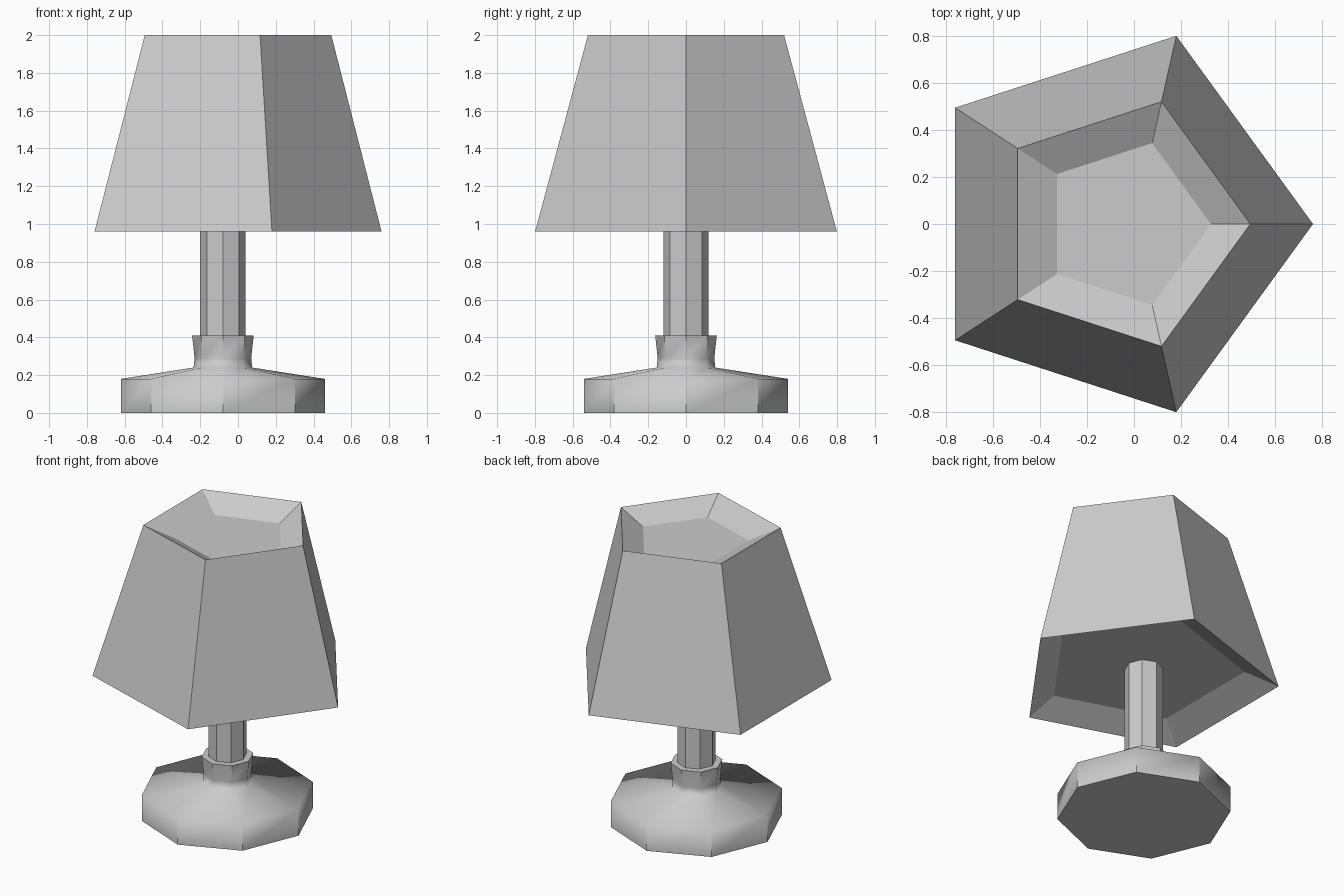
import bpy
import bmesh
from math import cos, sin, tau

if "Cube" in bpy.data.objects:
    bpy.data.objects.remove(bpy.data.objects["Cube"])

AXIS_X = -0.08  # the lamp's axis sits left of the bounding-box centre


def loft(name, sides, sections, smooth_rings=None, sharp_bands=()):
    """Stack regular polygons (radius, z, centre x), cap both ends.
    With smooth_rings the faces are smooth shaded; other rings stay sharp."""
    bm = bmesh.new()
    rings = []
    for r, z, cx in sections:
        rings.append([bm.verts.new((cx + r * cos(tau * i / sides), r * sin(tau * i / sides), z))
                      for i in range(sides)])
    for a, b in zip(rings, rings[1:]):
        for i in range(sides):
            j = (i + 1) % sides
            bm.faces.new((a[i], a[j], b[j], b[i]))
    bm.faces.new(rings[0][::-1])
    bm.faces.new(rings[-1])
    bmesh.ops.recalc_face_normals(bm, faces=bm.faces)
    if smooth_rings is not None:
        for f in bm.faces:
            f.smooth = True
        for k, ring in enumerate(rings):
            for i in range(sides):
                edge = bm.edges.get((ring[i], ring[(i + 1) % sides]))
                edge.smooth = k in smooth_rings
                if k in sharp_bands:
                    bm.edges.get((ring[i], rings[k + 1][i])).smooth = False
    mesh = bpy.data.meshes.new(name)
    bm.to_mesh(mesh)
    bm.free()
    obj = bpy.data.objects.new(name, mesh)
    bpy.context.collection.objects.link(obj)
    return obj


# Octagonal foot with shallow sloped top and flared collar
foot = [(0.54, 0), (0.54, 0.18), (0.155, 0.24), (0.15, 0.29), (0.163, 0.41), (0.115, 0.41)]
loft("base", 8, [(r, z, AXIS_X) for r, z in foot], smooth_rings={1, 2, 3}, sharp_bands={0, 3})

# Octagonal stem, running up into the shade
loft("stem", 8, [(0.12, 0.39, AXIS_X), (0.12, 1.10, AXIS_X)])

# Pentagonal shade: recessed underside, tapered sides, recessed top
shade = [(0.765, 1.05), (1.0, 0.96), (0.65, 2.0), (0.43, 1.91)]
loft("lampshade", 5, [(0.84 * s, z, AXIS_X * s) for s, z in shade])
